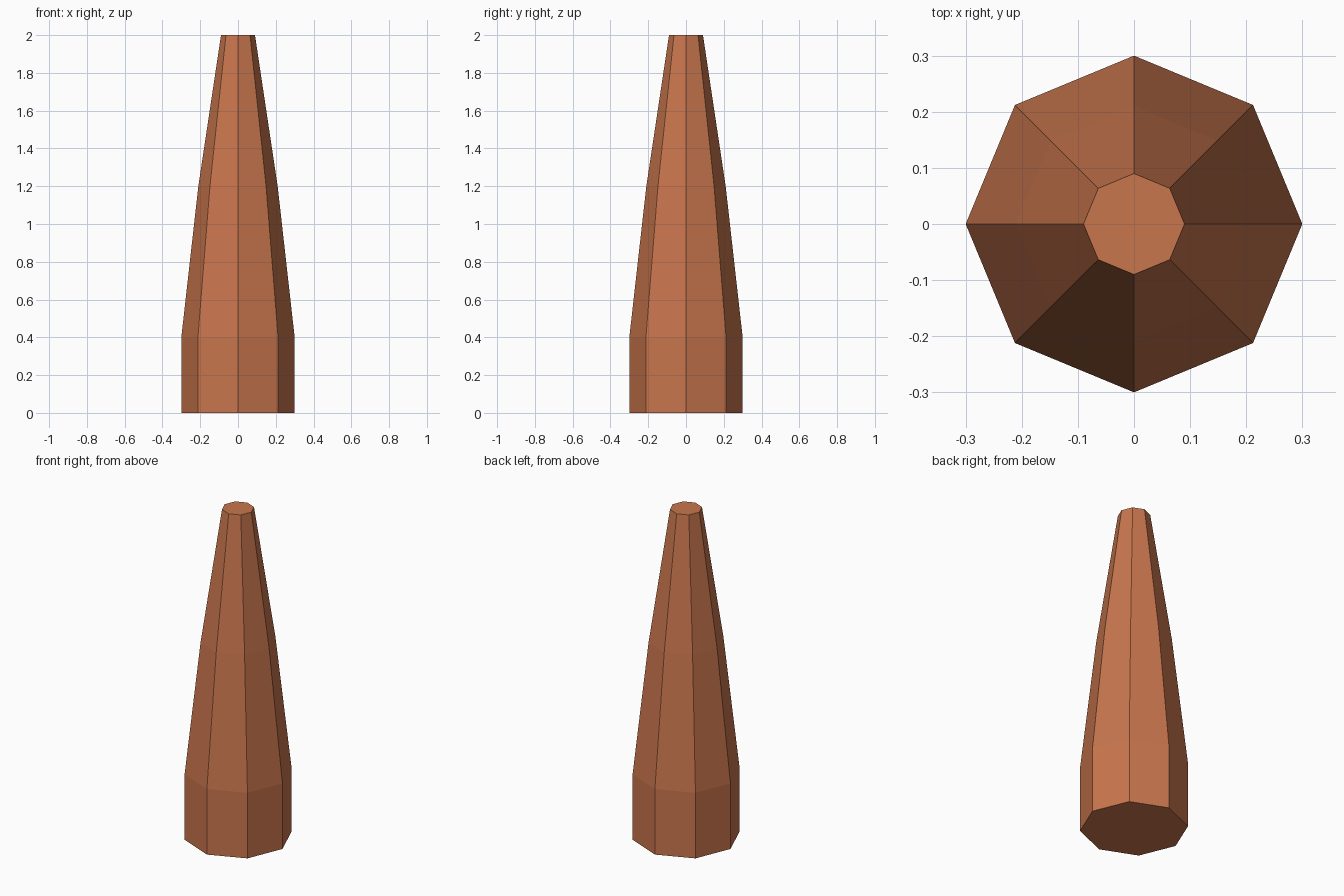
import bpy, bmesh
from math import cos, sin, tau

if "Cube" in bpy.data.objects:
    bpy.data.objects.remove(bpy.data.objects["Cube"])

SIDES = 8
PROFILE = [(0.30, 0.0), (0.30, 0.4), (0.21, 1.2), (0.09, 2.0)]  # radius, height

# Tapered eight-sided post: stacked rings joined by flat quads, capped at both ends
bm = bmesh.new()
rings = [[bm.verts.new((r * cos(tau * i / SIDES), r * sin(tau * i / SIDES), z))
          for i in range(SIDES)] for r, z in PROFILE]
for low, high in zip(rings, rings[1:]):
    for i in range(SIDES):
        j = (i + 1) % SIDES
        bm.faces.new((low[i], low[j], high[j], high[i]))
bm.faces.new(rings[0][::-1])
bm.faces.new(rings[-1])

mesh = bpy.data.meshes.new("tapered_post")
bm.to_mesh(mesh)
bm.free()
post = bpy.data.objects.new("tapered_post", mesh)
bpy.context.collection.objects.link(post)

# Reddish brown clay colour
clay = bpy.data.materials.new("clay_brown")
clay.diffuse_color = (0.58, 0.18, 0.075, 1.0)
clay.use_nodes = True
clay.node_tree.nodes["Principled BSDF"].inputs["Base Color"].default_value = clay.diffuse_color
mesh.materials.append(clay)
